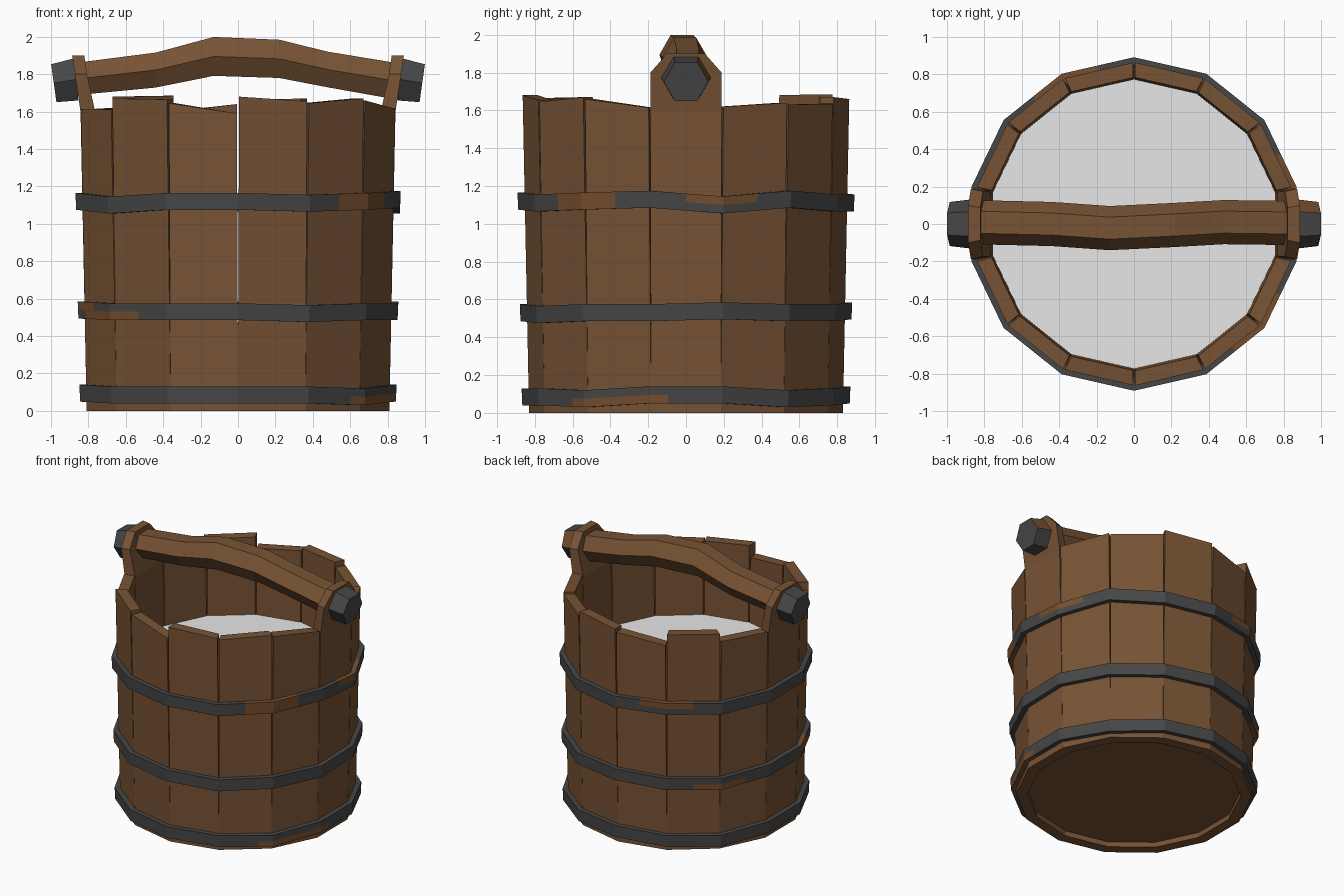
import bpy, bmesh
from math import sin, cos, pi, radians
from mathutils import Vector, Matrix

default = bpy.data.objects.get("Cube")
if default:
    bpy.data.objects.remove(default, do_unlink=True)


def material(name, rgb):
    m = bpy.data.materials.new(name)
    m.use_nodes = True
    m.diffuse_color = (*rgb, 1)
    m.node_tree.nodes["Principled BSDF"].inputs["Base Color"].default_value = (*rgb, 1)
    return m


WOOD = material("brown wood", (0.185, 0.086, 0.035))
IRON = material("dark iron", (0.062, 0.062, 0.064))
RUST = material("rust brown", (0.18, 0.078, 0.028))
WATER = material("pale liquid", (0.8, 0.8, 0.8))

N = 14                      # staves around the bucket
STEP = 2 * pi / N
HALF = STEP / 2


def radius(z):
    return 0.83 + 0.021 * z


def loft(name, rings, mats, caps=True, closed=False, paint=None):
    """Skin a list of equal rings; paint(face centre, side index) gives a material index."""
    bm = bmesh.new()
    rows = [[bm.verts.new(p) for p in ring] for ring in rings]
    n = len(rows[0])
    pairs = list(zip(rows, rows[1:])) + ([(rows[-1], rows[0])] if closed else [])
    for a, b in pairs:
        for i in range(n):
            j = (i + 1) % n
            f = bm.faces.new((a[i], a[j], b[j], b[i]))
            if paint:
                f.material_index = paint(f.calc_center_median(), i)
    if caps and not closed:
        bm.faces.new(rows[0])
        bm.faces.new(rows[-1])
    bmesh.ops.recalc_face_normals(bm, faces=bm.faces)
    mesh = bpy.data.meshes.new(name)
    bm.to_mesh(mesh)
    bm.free()
    for m in mats:
        mesh.materials.append(m)
    ob = bpy.data.objects.new(name, mesh)
    bpy.context.collection.objects.link(ob)
    return ob


# Staves: tapered planks with gaps that open towards the rim
def plank_ring(z_right, z_left, gap, thick=0.08):
    ring = []
    for side, z, inset in ((-1, z_right, 0), (1, z_left, 0), (1, z_left, thick), (-1, z_right, thick)):
        r = radius(z) - inset
        ring.append(Vector((r * cos(HALF), side * (r * sin(HALF) - gap), z)))
    return ring


def lug_ring(z, x, half, thick=0.065):
    return [Vector((x - d, s * (half - d * 0.2), z))
            for s, d in ((-1, 0), (1, 0), (1, thick), (-1, thick))]


TOPS = {0: (1.68, 1.655), 1: (1.645, 1.67), 2: (1.66, 1.615), 4: (1.62, 1.64),
        5: (1.63, 1.635), 6: (1.67, 1.66), 7: (1.64, 1.60), 8: (1.685, 1.68),
        9: (1.62, 1.61), 11: (1.61, 1.61), 12: (1.67, 1.665), 13: (1.645, 1.59)}

for k in range(N):
    turn = Matrix.Rotation(-pi / 2 + STEP * (k + 0.5), 3, 'Z')
    rings = [plank_ring(0, 0, 0), plank_ring(0.25, 0.25, 0.0005)]
    if k in TOPS:
        rings.append(plank_ring(*TOPS[k], 0.006))
        name = f"stave_{k + 1}"
    else:                   # tall staves that carry the handle
        rings += [plank_ring(1.6, 1.6, 0.003), lug_ring(1.8, 0.872, 0.188), lug_ring(1.9, 0.887, 0.1)]
        name = "left_handle_stave" if k == 3 else "right_handle_stave"
    loft(name, [[turn @ p for p in ring] for ring in rings], [WOOD])


# Hoops: slightly uneven iron bands with rusty patches
def hoop(name, z, wobble, rust, half=0.045, sub=4):
    rings = []
    for i in range(N * sub):
        k, t = divmod(i, sub)
        t /= sub
        corners = []
        for c in (k, (k + 1) % N):
            ang = -pi / 2 + STEP * c
            zc = z + wobble[c] / 100
            rim = radius(z)
            corners.append([Vector((r * cos(ang), r * sin(ang), zc + dz)) for r, dz in (
                (rim - 0.02, -half), (rim + 0.034, -half), (rim + 0.036, 0),
                (rim + 0.038, half), (rim - 0.02, half))])
        rings.append([a.lerp(b, t) for a, b in zip(*corners)])

    def paint(c, side):
        ang = math_degrees(c)
        for lo, hi, sides in rust:
            if (ang - lo) % 360 < hi - lo and side in sides:
                return 1
        return 0

    loft(name, rings, [IRON, RUST], closed=True, paint=paint)


def math_degrees(c):
    return Vector((1, 0)).angle_signed(Vector((c.x, c.y))) * -180 / pi


ALL, LOWER, UPPER = (0, 1, 2, 3), (0, 1), (2, 3)
hoop("top_hoop", 1.12, (0, -1, 0, 1, -2, 1, -1, -1, 0, -1, 0, 0, -2, 0),
     [(-52, -23, ALL), (-1, 26, UPPER), (103, 129, UPPER)])
hoop("middle_hoop", 0.53, (0, -1, 0, 0, 1, 0, 0, 1, 0, -1, 1, 1, 0, 0),
     [(190, 207, UPPER), (200, 233, LOWER), (126, 154, LOWER)])
hoop("bottom_hoop", 0.085, (0, 0, -1, 1, 1, -1, 0, 1, 0, -1, 1, 1, 0, 0),
     [(-45, -5, LOWER)])


# Base board and liquid surface
def disc(name, r, z, thick, sides, mat):
    ring = [(r * sin(2 * pi * i / sides), -r * cos(2 * pi * i / sides)) for i in range(sides)]
    loft(name, [[(x, y, h) for x, y in ring] for h in (z - thick, z)], [mat])


disc("base_board", 0.765, 0.09, 0.05, N, WOOD)
disc("liquid_surface", 0.775, 1.09, 0.01, 48, WATER)


# Handle: bent six-sided bar
def hexagon(x, y, z, ry, rz, shear=0.0):
    return [(x + shear * rz * sin(a), y + ry * cos(a), z + rz * sin(a))
            for a in (radians(60 * i) for i in range(6))]


PATH = [(-0.86, 0.01, 1.775, 0.10), (-0.44, 0.0, 1.822, 0.108), (-0.13, -0.022, 1.895, 0.12),
        (0.22, -0.005, 1.882, 0.118), (0.48, 0.01, 1.825, 0.11), (0.86, 0.005, 1.76, 0.113)]
loft("handle_bar", [hexagon(x, y, z, 0.118, r) for x, y, z, r in PATH], [WOOD])

# Iron caps on the handle ends, one with a rusty facet
for name, s in (("left_handle_cap", 1), ("right_handle_cap", -1)):
    rings = [hexagon(s * 0.865, 0, 1.772, 0.132, 0.13, s * 0.1),
             hexagon(s * 0.985, 0, 1.752, 0.118, 0.117, s * 0.14)]
    loft(name, rings, [IRON, RUST], paint=lambda c, i: int(s > 0 and i == 0))
